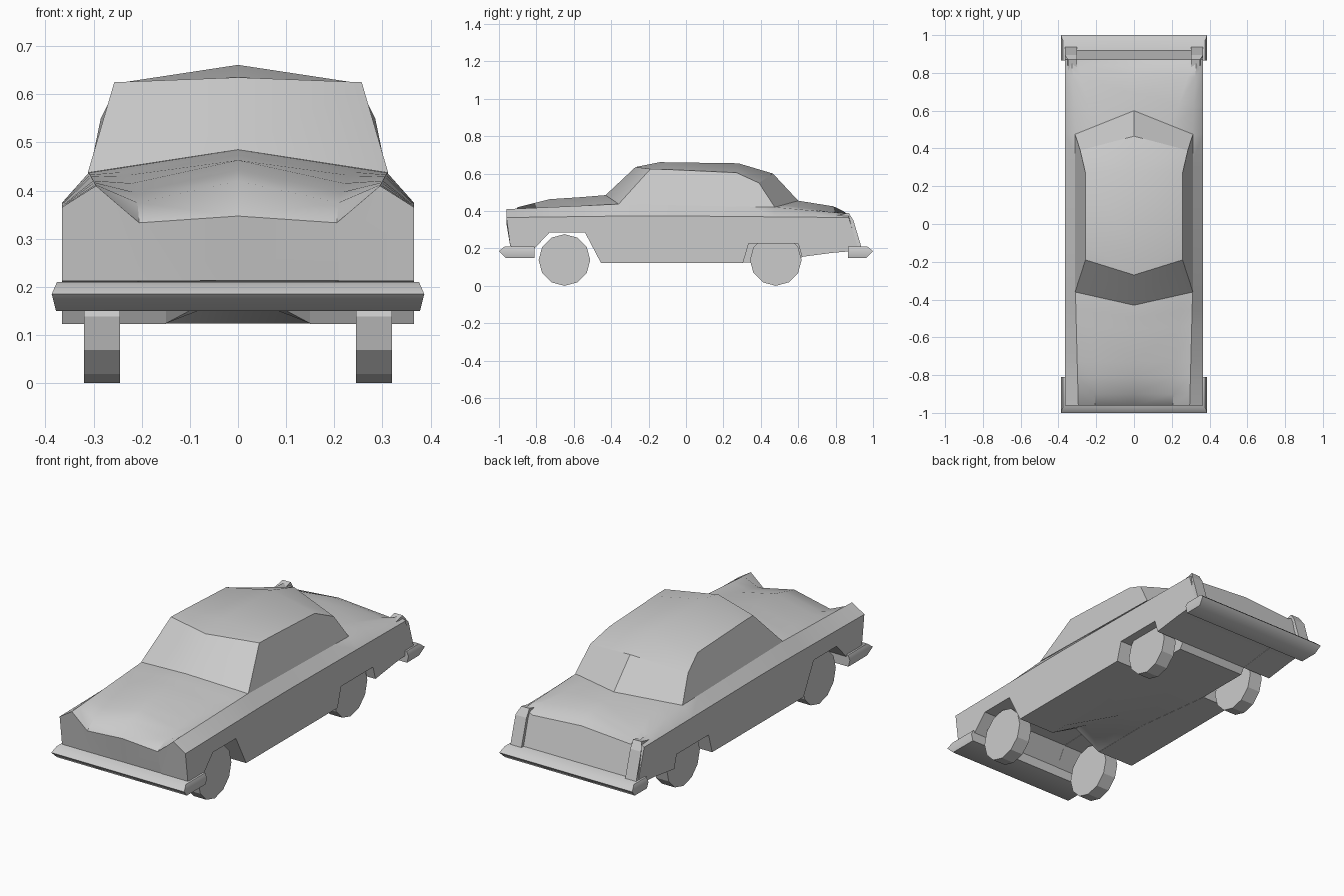
import bpy
import bmesh
from math import radians, pi

default_cube = bpy.data.objects.get("Cube")
if default_cube:
    bpy.data.objects.remove(default_cube, do_unlink=True)

# Single plain paint
paint = bpy.data.materials.new("light_grey")
paint.use_nodes = True
grey = (0.6, 0.6, 0.6, 1)
paint.diffuse_color = grey
paint.node_tree.nodes["Principled BSDF"].inputs["Base Color"].default_value = grey


def finish(obj, smooth_angle=0):
    """Paint an object and set its shading."""
    obj.data.materials.append(paint)
    bpy.ops.object.select_all(action="DESELECT")
    obj.select_set(True)
    bpy.context.view_layer.objects.active = obj
    if smooth_angle:
        bpy.ops.object.shade_smooth_by_angle(angle=radians(smooth_angle))
    return obj


def mesh_object(name, points, faces, smooth_angle=0, mirror=True):
    """Build a mesh; the +x half is mirrored when asked."""
    bm = bmesh.new()
    verts = [bm.verts.new(p) for p in points]
    for face in faces:
        bm.faces.new([verts[i] for i in face])
    if mirror:
        geometry = bm.verts[:] + bm.edges[:] + bm.faces[:]
        bmesh.ops.mirror(bm, geom=geometry, axis="X", merge_dist=0.0005)
    bmesh.ops.remove_doubles(bm, verts=bm.verts, dist=0.0005)
    bmesh.ops.recalc_face_normals(bm, faces=bm.faces)
    mesh = bpy.data.meshes.new(name)
    bm.to_mesh(mesh)
    bm.free()
    obj = bpy.data.objects.new(name, mesh)
    bpy.context.collection.objects.link(obj)
    return finish(obj, smooth_angle)


def profile(*knots):
    """Piecewise linear function through (y, value) knots."""
    def value(y):
        for (y0, v0), (y1, v1) in zip(knots, knots[1:]):
            if y <= y1:
                t = max(0, (y - y0) / (y1 - y0))
                return v0 + t * (v1 - v0)
        return knots[-1][1]
    return value


# Long lines of the body, front to back
crest = profile((-.96, .347), (-.9, .42), (-.73, .463), (-.36, .485),
                (.475, .455), (.78, .425), (.84, .4), (.87, .38))
crest_shift = profile((-.6, 0), (-.36, -.07), (.475, .125), (.8, 0))
panel_x = profile((-.96, .205), (-.73, .22), (-.36, .25), (.475, .2), (.78, .285))
panel_z = profile((-.96, .333), (-.9, .375), (-.73, .415), (-.36, .446),
                  (.475, .432), (.78, .395), (.87, .36))
shoulder_x = profile((-.96, .295), (-.36, .31), (.475, .31), (.87, .33))
shoulder_z = profile((-.96, .41), (-.36, .437), (.475, .42), (.87, .385))
belt_z = profile((-.96, .365), (-.2, .375), (.87, .365))
sill_z = profile((-.96, .212), (-.81, .2), (-.73, .285), (-.54, .285),
                 (-.455, .123), (.305, .123), (.335, .225), (.6, .225),
                 (.62, .155), (.87, .188))
floor_z = profile((-.96, .212), (-.81, .2), (-.73, .285), (-.54, .285),
                  (-.455, .123), (.6, .123), (.62, .155), (.87, .188))
tunnel = profile((-.54, 0), (-.455, .08), (-.1, 0))
floor_x = profile((-.96, .21), (-.7, .15), (-.1, .15), (.3, .2))
lean = profile((-.96, .02), (-.9, 0), (.8, 0), (.87, .055))
HALF = .366


def body_section(y):
    low = y + lean(y)
    side = y + crest_shift(y) * (1 - panel_x(y) / shoulder_x(y))
    return [(0, y + crest_shift(y), crest(y)),
            (panel_x(y), side, panel_z(y)),
            (shoulder_x(y), y, shoulder_z(y)),
            (HALF, y, belt_z(y)),
            (HALF, low, sill_z(y)),
            (floor_x(y), low, sill_z(y)),
            (floor_x(y), low, floor_z(y) + .001),
            (0, low, floor_z(y) + tunnel(y) + .001)]


# Body shell with arches and floor
stations = [-.96, -.9, -.81, -.73, -.54, -.455, -.36, -.1,
            .305, .335, .475, .6, .62, .78, .84, .87]
points = [p for y in stations for p in body_section(y)]
ring = 8
faces = []
for row in range(len(stations) - 1):
    for i in range(ring - 1):
        a = row * ring + i
        faces.append((a, a + 1, a + ring + 1, a + ring))
for start in (0, (len(stations) - 1) * ring):
    # Centre panel, then the lamp panel beside it
    faces.append([start + i for i in (0, 1, 5, 6, 7)])
    faces.append([start + i for i in (1, 2, 3, 4, 5)])
mesh_object("body", points, faces, 35)

# Cabin: centre line and window line joined, with a flat side
centre_line = [(-.43, .485), (-.27, .635), (-.14, .661),
               (.28, .655), (.465, .6), (.6, .455)]
window_line = [(.312, -.36, .437), (.257, -.19, .625), (.257, -.1, .622),
               (.257, .27, .605), (.285, .39, .55), (.312, .475, .42)]
count = len(window_line)
cabin_points = [(0, y, z) for y, z in centre_line] + window_line
cabin_faces = [(i, i + 1, i + count + 1, i + count) for i in range(count - 1)]
cabin_faces.append(range(count, count * 2))
mesh_object("cabin", cabin_points, cabin_faces, 30)


# Bumpers: three stacked outlines that wrap the corners
def bumper(name, end, inner):
    layers = [(.378, .965, .15), (.387, 1, .185), (.376, .97, .21)]
    pts = []
    for x, y, z in layers:
        pts += [(0, end * y, z), (x, end * y, z),
                (x, end * inner, z), (0, end * inner, z)]
    quads = [(0, 1, 2, 3), (8, 9, 10, 11)]
    for base in (0, 4):
        for i in range(3):
            a = base + i
            quads.append((a, a + 1, a + 5, a + 4))
    mesh_object(name, pts, quads, 60)


bumper("front_bumper", -1, .81)
bumper("rear_bumper", 1, .865)

# Tail lamp housings
outline = [(.8, .375), (.87, .39), (.895, .35), (.94, .2), (.87, .188)]
sides = len(outline)
for label, sign in (("left", 1), ("right", -1)):
    lamp_points = [(sign * .302, y, z) for y, z in outline]
    lamp_points += [(sign * (HALF if z < .37 else .35), y, z) for y, z in outline]
    lamp_faces = [range(sides), range(sides, sides * 2)]
    for i in range(sides):
        j = (i + 1) % sides
        lamp_faces.append((i, j, j + sides, i + sides))
    mesh_object(label + "_tail_lamp", lamp_points, lamp_faces, mirror=False)

# Wheels
RADIUS = .138
for end, y in (("front", -.65), ("rear", .48)):
    for label, sign in (("left", 1), ("right", -1)):
        bpy.ops.mesh.primitive_cylinder_add(
            vertices=12, radius=RADIUS, depth=.075,
            location=(sign * .2825, y, RADIUS), rotation=(0, pi / 2, 0))
        wheel = bpy.context.object
        wheel.name = f"{end}_{label}_wheel"
        finish(wheel)
